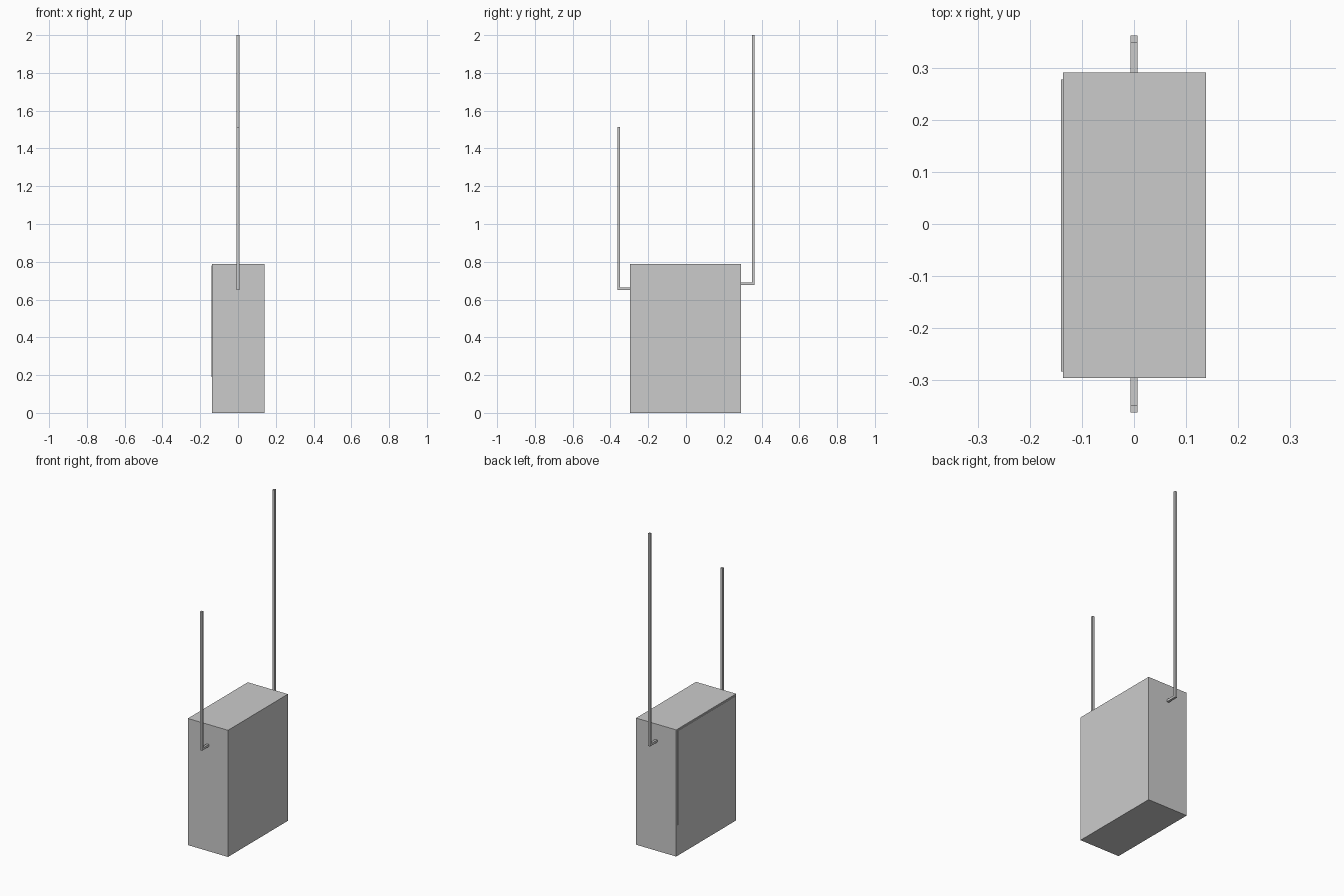
import bpy

if "Cube" in bpy.data.objects:
    bpy.data.objects.remove(bpy.data.objects["Cube"])

def box(name, x0, x1, y0, y1, z0, z1):
    bpy.ops.mesh.primitive_cube_add(size=1, location=((x0 + x1) / 2, (y0 + y1) / 2, (z0 + z1) / 2))
    o = bpy.context.object
    o.name = name
    o.scale = (x1 - x0, y1 - y0, z1 - z0)
    bpy.ops.object.transform_apply(location=False, rotation=False, scale=True)
    return o

def rod(name, side, y_wall, y_out, z0, z1, w=0.014):
    # L-shaped square bar: stub out of the wall, then straight up
    a, b, c = y_wall, y_out - side * w, y_out
    prof = [(a, z0), (c, z0), (c, z1), (b, z1), (b, z0 + w), (a, z0 + w)]
    n = len(prof)
    verts = [(x, y, z) for x in (-w / 2, w / 2) for y, z in prof]
    faces = [tuple(range(n)), tuple(range(n, 2 * n))]
    faces += [(i, (i + 1) % n, (i + 1) % n + n, i + n) for i in range(n)]
    me = bpy.data.meshes.new(name)
    me.from_pydata(verts, [], faces)
    o = bpy.data.objects.new(name, me)
    bpy.context.collection.objects.link(o)
    bpy.context.view_layer.objects.active = o
    bpy.ops.object.select_all(action='DESELECT')
    o.select_set(True)
    bpy.ops.object.mode_set(mode='EDIT')
    bpy.ops.mesh.select_all(action='SELECT')
    bpy.ops.mesh.normals_make_consistent(inside=False)
    bpy.ops.object.mode_set(mode='OBJECT')

# Main case
box("case", -0.137, 0.139, -0.297, 0.292, 0, 0.788)

# Thin raised trim on the left side: top strip and rear upright
box("trim_top", -0.141, -0.136, -0.284, 0.278, 0.768, 0.779)
box("trim_upright", -0.141, -0.136, 0.267, 0.278, 0.19, 0.768)

# Front short rod and rear tall rod
rod("front_rod", -1, -0.29, -0.363, 0.651, 1.513)
rod("rear_rod", 1, 0.285, 0.363, 0.677, 2.0)
